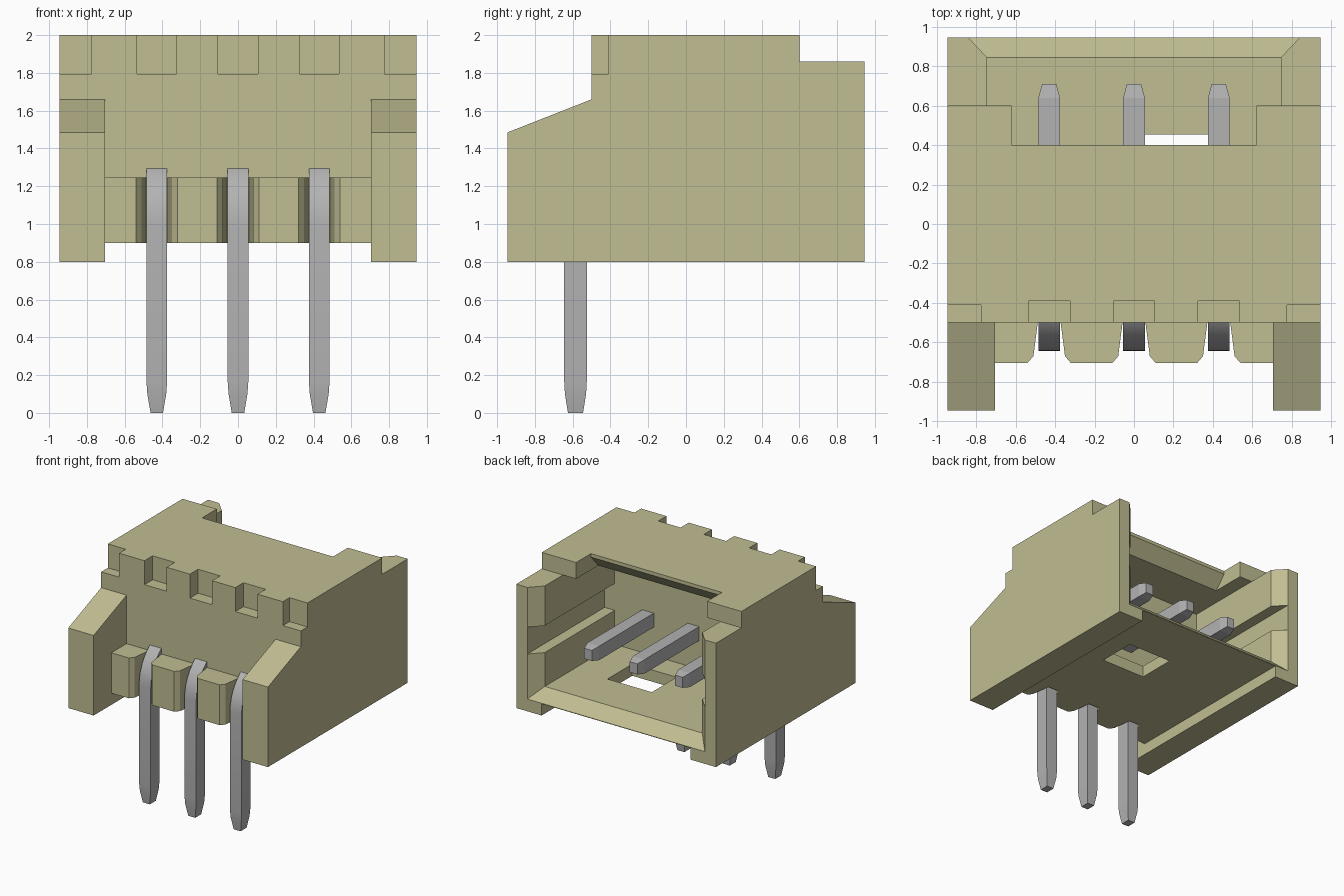
import bpy, bmesh, math
from mathutils import Vector

cube = bpy.data.objects.get("Cube")
if cube:
    bpy.data.objects.remove(cube)


def material(name, color, rough):
    m = bpy.data.materials.new(name)
    m.use_nodes = True
    m.diffuse_color = (*color, 1)
    b = m.node_tree.nodes["Principled BSDF"]
    b.inputs["Base Color"].default_value = (*color, 1)
    b.inputs["Roughness"].default_value = rough
    return m


PLASTIC = material("beige plastic", (0.53, 0.51, 0.29), 0.6)
METAL = material("grey metal", (0.45, 0.45, 0.455), 0.5)


def add_object(name, bm, mat):
    bmesh.ops.recalc_face_normals(bm, faces=bm.faces)
    me = bpy.data.meshes.new(name)
    bm.to_mesh(me)
    bm.free()
    me.materials.append(mat)
    ob = bpy.data.objects.new(name, me)
    bpy.context.collection.objects.link(ob)
    return ob


def prism(name, points, offset, mat=PLASTIC):
    """Extrude a planar outline of 3D points by an offset."""
    bm = bmesh.new()
    face = bm.faces.new([bm.verts.new(p) for p in points])
    res = bmesh.ops.extrude_face_region(bm, geom=[face])
    moved = [v for v in res["geom"] if isinstance(v, bmesh.types.BMVert)]
    bmesh.ops.translate(bm, vec=Vector(offset), verts=moved)
    return add_object(name, bm, mat)


def side_prism(name, half, yz):
    return prism(name, [(-half, y, z) for y, z in yz], (2 * half, 0, 0))


def box(name, x, y, z):
    outline = [(x[0], y[0]), (x[1], y[0]), (x[1], y[1]), (x[0], y[1])]
    return prism(name, [(a, b, z[0]) for a, b in outline], (0, 0, z[1] - z[0]))


def cut(target, cutter):
    mod = target.modifiers.new(cutter.name, 'BOOLEAN')
    mod.operation = 'DIFFERENCE'
    mod.solver = 'EXACT'
    mod.object = cutter
    bpy.context.view_layer.objects.active = target
    bpy.ops.object.modifier_apply(modifier=mod.name)
    bpy.data.objects.remove(cutter)


# Housing: side silhouette extruded across the full width
PITCH = 0.43
W = 0.945
housing = side_prism("housing", W, [
    (-W, 0.8), (W, 0.8), (W, 1.86), (0.6, 1.86), (0.6, 2.0),
    (-0.5, 2.0), (-0.5, 1.66), (-W, 1.485)])

# Gap between the front arms, and the raised underside between the rails
cut(housing, box("front_gap", (-0.705, 0.705), (-1.2, -0.5), (0.6, 2.2)))
cut(housing, box("underside", (-0.705, 0.705), (-1.3, 1.2), (0.6, 0.9)))

# Socket cavity, side grooves and open rear top
cut(housing, box("cavity", (-0.745, 0.745), (-0.1, 1.2), (1.0, 1.86)))
cut(housing, box("grooves", (-0.84, 0.84), (-0.1, 1.2), (1.29, 1.52)))
cut(housing, box("rear_top", (-0.745, 0.745), (0.6, 1.2), (1.7, 2.2)))

# Bevelled notch in the roof
cut(housing, side_prism("roof_notch", 0.62, [
    (0.3, 1.8), (0.3, 1.86), (0.4, 1.97), (0.4, 2.2), (1.1, 2.2), (1.1, 1.8)]))

# Lead-in chamfer around the socket mouth
bm = bmesh.new()
for y, half, low in ((0.845, 0.745, 1.0), (1.045, 0.935, 0.81)):
    for x in (-half, half):
        for z in (low, 2.2):
            bm.verts.new((x, y, z))
bmesh.ops.convex_hull(bm, input=bm.verts)
cut(housing, add_object("lead_in", bm, PLASTIC))

# Window through the floor
cut(housing, box("window", (0.005, 0.425), (0.12, 0.455), (0.7, 1.1)))

# Notches along the top front edge
for c in (-PITCH, 0, PITCH):
    cut(housing, box("top_notch", (c - 0.105, c + 0.105), (-0.7, -0.39), (1.795, 2.2)))
for s in (-1, 1):
    cut(housing, box("corner_notch", sorted((s * 0.775, s * 1.1)), (-0.7, -0.41), (1.795, 2.2)))

# Front ledge with a flared slot around each pin
outline = [(-0.705, -0.49), (-0.705, -0.705)]
for c in (-PITCH, 0, PITCH):
    half_slot = [(0.11, -0.705), (0.08, -0.67), (0.058, -0.5)]
    outline += [(c - x, y) for x, y in half_slot]
    outline += [(c + x, y) for x, y in reversed(half_slot)]
outline += [(0.705, -0.705), (0.705, -0.49)]
prism("front_ledge", [(x, y, 0.9) for x, y in outline], (0, 0, 0.345))

# Pins: a rectangular section swept down, round the bend and into the socket
R, T, TOP = 0.36, 0.12, 1.365
BEND_Y, BEND_Z = -0.645 + R, TOP - R
mid = R - T / 2


def pin(name, cx):
    # each station: centre y, centre z, turn angle, half width, half thickness
    stations = [(BEND_Y - mid, 0, 0, 0.033, 0.04),
                (BEND_Y - mid, 0.1, 0, 0.05, 0.056),
                (BEND_Y - mid, 0.17, 0, 0.055, T / 2)]
    for i in range(11):
        a = math.radians(9 * i)
        stations.append((BEND_Y - mid * math.cos(a), BEND_Z + mid * math.sin(a),
                         a, 0.055, T / 2))
    end = math.pi / 2
    stations += [(0.64, BEND_Z + mid, end, 0.055, T / 2),
                 (0.71, BEND_Z + mid, end, 0.036, 0.045)]
    bm = bmesh.new()
    rings = []
    for y, z, a, w, t in stations:
        rings.append([bm.verts.new((cx + sx * w, y - st * t * math.cos(a),
                                    z + st * t * math.sin(a)))
                      for sx, st in ((-1, -1), (1, -1), (1, 1), (-1, 1))])
    for r0, r1 in zip(rings, rings[1:]):
        for i in range(4):
            j = (i + 1) % 4
            bm.faces.new((r0[i], r0[j], r1[j], r1[i]))
    bm.faces.new(rings[0])
    bm.faces.new(rings[-1])
    ob = add_object(name, bm, METAL)
    bpy.ops.object.select_all(action='DESELECT')
    ob.select_set(True)
    bpy.context.view_layer.objects.active = ob
    bpy.ops.object.shade_smooth_by_angle(angle=math.radians(12))


for label, c in (("right_pin", -PITCH), ("middle_pin", 0), ("left_pin", PITCH)):
    pin(label, c)
